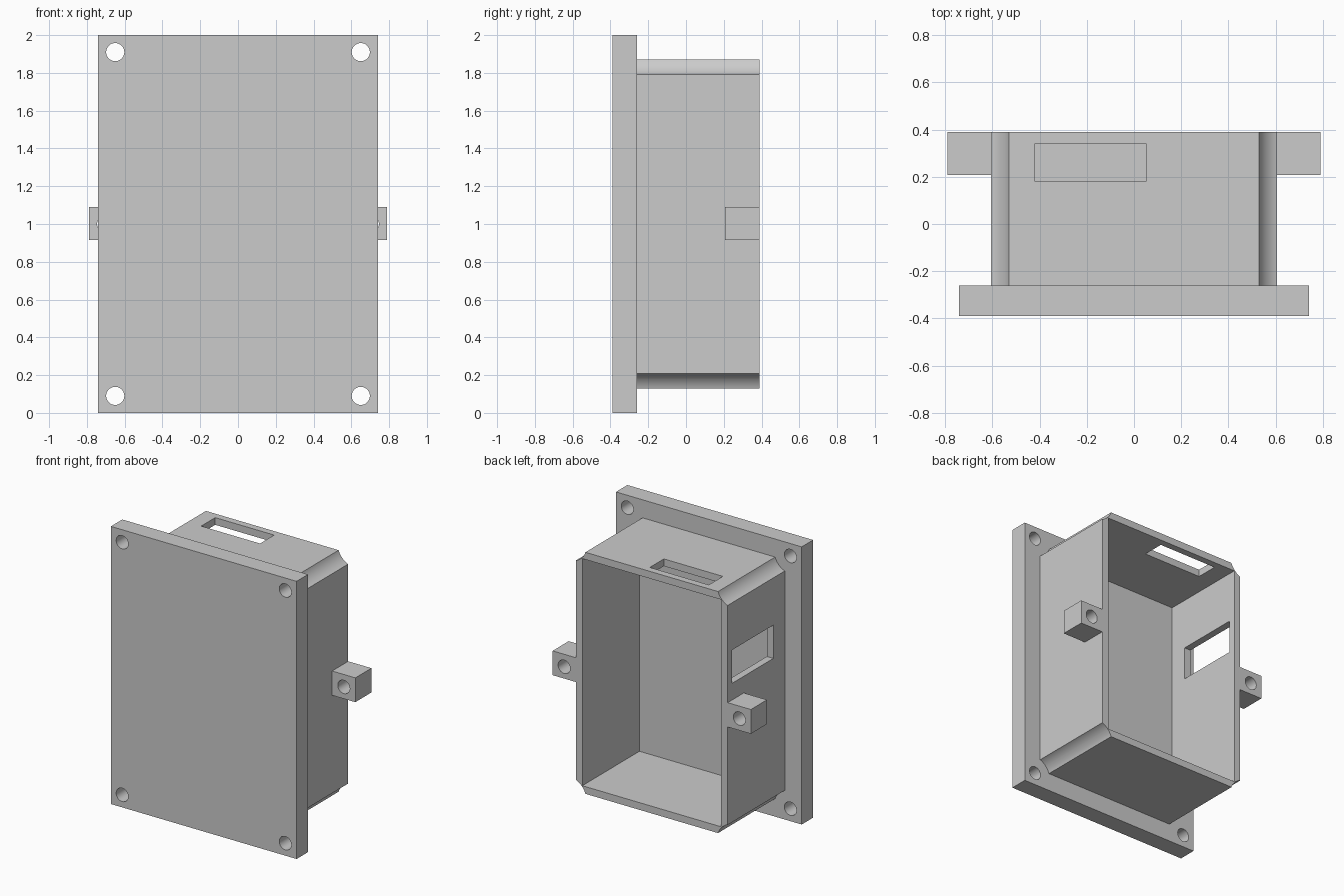
import bpy
import math
from mathutils import Vector

if "Cube" in bpy.data.objects:
    bpy.data.objects.remove(bpy.data.objects["Cube"], do_unlink=True)

grey = bpy.data.materials.new("grey_plastic")
grey.use_nodes = True
colour = (0.6, 0.6, 0.6, 1.0)
grey.diffuse_color = colour
grey.node_tree.nodes["Principled BSDF"].inputs["Base Color"].default_value = colour

# Main dimensions
HALF_DEPTH = 0.39
PLATE_BACK = -0.26
HALF_X, Z_LOW, Z_HIGH = 0.605, 0.13, 1.87
WALL = 0.052
HOLE_R, SCALLOP_R = 0.048, 0.128
CORNERS = [(x, z) for x in (-0.65, 0.65) for z in (0.09, 1.91)]


def block(name, low, high):
    """Box between two opposite corners."""
    low, high = Vector(low), Vector(high)
    bpy.ops.mesh.primitive_cube_add(size=1, location=(low + high) / 2)
    obj = bpy.context.object
    obj.name = name
    obj.scale = high - low
    bpy.ops.object.transform_apply(location=True, rotation=False, scale=True)
    obj.data.materials.append(grey)
    return obj


def rod(x, z, radius, y_low, y_high):
    """Cylinder cutter running front to back."""
    bpy.ops.mesh.primitive_cylinder_add(
        vertices=64, radius=radius, depth=y_high - y_low,
        location=(x, (y_low + y_high) / 2, z), rotation=(math.pi / 2, 0, 0))
    obj = bpy.context.object
    obj.name = "cutter"
    obj.data.materials.append(grey)
    return obj


def carve(target, cutters):
    """Subtract the cutters, remove them, and shade the curved walls smooth."""
    bpy.ops.object.select_all(action="DESELECT")
    target.select_set(True)
    bpy.context.view_layer.objects.active = target
    for cutter in cutters:
        cutter.hide_render = True
        mod = target.modifiers.new("cut", "BOOLEAN")
        mod.operation = "DIFFERENCE"
        mod.solver = "EXACT"
        mod.object = cutter
        bpy.ops.object.modifier_apply(modifier=mod.name)
        bpy.data.objects.remove(cutter, do_unlink=True)
    bpy.ops.object.shade_smooth_by_angle(angle=math.radians(30))


# Front plate with four screw holes
plate = block("front_plate", (-0.74, -HALF_DEPTH, 0), (0.74, PLATE_BACK, 2))
carve(plate, [rod(x, z, HOLE_R, -0.5, 0) for x, z in CORNERS])

# Open-backed housing: scooped corners, cavity, top slot and side window
housing = block("housing", (-HALF_X, PLATE_BACK, Z_LOW), (HALF_X, HALF_DEPTH, Z_HIGH))
cavity = block("cutter", (-HALF_X + WALL, -0.5, Z_LOW + WALL),
               (HALF_X - WALL, 0.5, Z_HIGH - WALL))
slot = block("cutter", (-0.42, 0.18, 1.7), (0.05, 0.34, 2))
window = block("cutter", (-0.7, -0.13, 1.21), (-0.5, 0.34, 1.45))
scoops = [rod(x, z, SCALLOP_R, -0.5, 0.5) for x, z in CORNERS]
carve(housing, [cavity, slot, window] + scoops)

# Side mounting lugs with a through hole
for side, name in ((1, "left_lug"), (-1, "right_lug")):
    x_in, x_out = sorted((side * HALF_X, side * 0.79))
    lug = block(name, (x_in, 0.207, 0.915), (x_out, HALF_DEPTH, 1.09))
    carve(lug, [rod(side * 0.698, 1.0, HOLE_R, 0.1, 0.5)])
